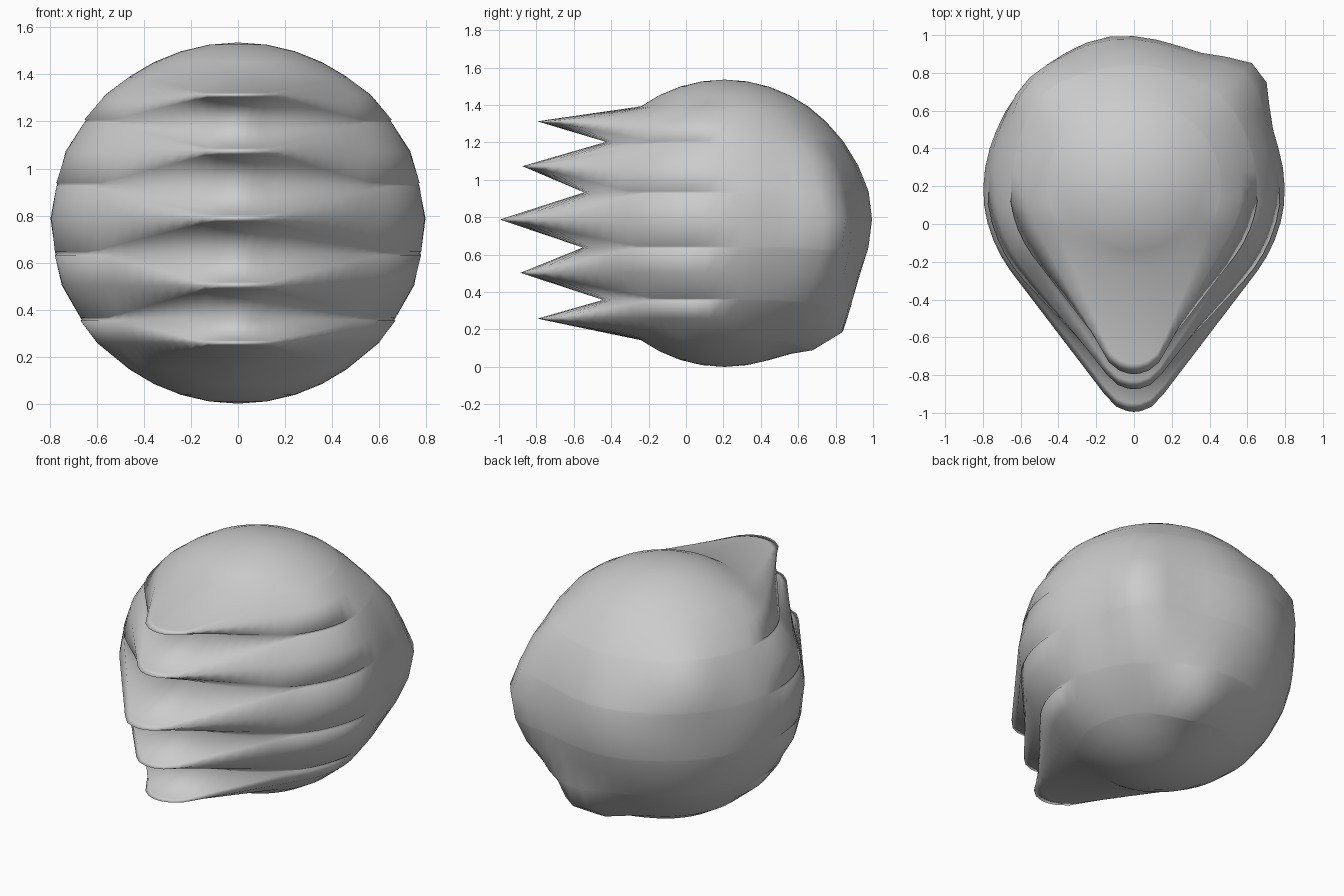
import bpy, bmesh, math
from mathutils import Vector

if "Cube" in bpy.data.objects:
    bpy.data.objects.remove(bpy.data.objects["Cube"])

R = 0.768
C = Vector((0, 0.2, 0.765))
NOSE = 0.165
RIDGES = [(0.255, -0.80), (0.50, -0.89), (0.785, -1.0), (1.07, -0.88), (1.31, -0.80)]
VALLEYS = [0.14, 0.355, 0.635, 0.93, 1.20, 1.39]
# soft lumps on the back: position, added height, spread in radians
BUMPS = [((0.66, 0.83, 0.78), 0.115, 0.23), ((0.18, 0.80, 0.15), 0.115, 0.24),
         ((0.52, 0.78, 0.42), 0.06, 0.26), ((-0.52, 0.74, 1.12), 0.07, 0.26),
         ((-0.15, 0.98, 0.85), 0.03, 0.35), ((0.56, 0.75, 1.10), 0.05, 0.22),
         ((0.60, 0.80, 0.58), 0.025, 0.2)]


def ball_radius(z):
    return math.sqrt(max(0.0, R * R - (z - C.z) ** 2))


def ridge_shape(z, tip_y):
    """Section radius, nose distance, tangent angle on the ball and on the nose."""
    c = ball_radius(z) + 0.015
    d = C.y - tip_y - NOSE
    normal = math.acos((c - NOSE) / d)
    touch = math.atan2(NOSE * math.sin(normal), d + NOSE * math.cos(normal))
    return c, d, normal, touch


def ridge_radius(psi, z, tip_y):
    """Plan outline of a ridge: ball section joined by tangents to a round nose."""
    c, d, normal, touch = ridge_shape(z, tip_y)
    if psi >= normal:
        fade = min(1.0, max(0.0, (math.radians(110) - psi) / math.radians(30)))
        return c - 0.015 * (1 - fade)
    if psi > touch:
        return c / math.cos(normal - psi)
    return d * math.cos(psi) + math.sqrt(max(0, NOSE ** 2 - (d * math.sin(psi)) ** 2))


def crease_point(psi, ridge, valley):
    """Edge of a ridge's side plane, running from the nose corner to the valley end."""
    rz, tip = ridge
    touch = ridge_shape(rz, tip)[3]
    cv = ball_radius(valley)
    first, last = 0.1, 0.95

    def mix(t, a):
        return (1 - t) * ridge_radius(a, rz, tip) + t * cv

    if psi <= touch:
        return mix(first, psi), rz + (valley - rz) * first
    start = mix(first, touch)
    cq = cv + 0.01
    end = touch + math.acos(min(1, cq / start))
    if psi >= end:
        t, r = last, max(mix(last, psi), ball_radius(rz + (valley - rz) * last))
        return (max(r, cq) if psi < 1.5 else r), rz + (valley - rz) * t
    r = cq / math.cos(end - psi)
    frac = 1 - math.tan(end - psi) / math.tan(end - touch)
    return r, rz + (valley - rz) * (first + (last - first) * frac)


# Rows from bottom to top: each maps an angle to a radius and height
def ball_row(z):
    return lambda psi: (ball_radius(z), z)


def ridge_row(ridge):
    return lambda psi: (ridge_radius(psi, *ridge), ridge[0])


def crease_row(ridge, valley):
    return lambda psi: crease_point(psi, ridge, valley)


rows = [ball_row(C.z - R * math.cos(math.radians(a))) for a in (9, 18, 27)]
for i, ridge in enumerate(RIDGES):
    rows += [ball_row(VALLEYS[i]), crease_row(ridge, VALLEYS[i]),
             ridge_row(ridge), crease_row(ridge, VALLEYS[i + 1])]
rows.append(ball_row(VALLEYS[-1]))
rows += [ball_row(C.z + R * math.cos(math.radians(a))) for a in (27, 18, 9)]

# Angles around the ball, closer together at the nose
HALF = 28
angles = []
for k in range(-HALF, HALF):
    s = k / HALF
    angles.append(math.copysign(math.pi * abs(s) ** 1.4, s))


def lump(p):
    d = (p - C).normalized()
    grow = 0.0
    for pos, h, spread in BUMPS:
        gap = d.angle((Vector(pos) - C).normalized())
        grow += h * math.exp(-(gap / spread) ** 2)
    q = p + d * grow
    q.x *= 1.025
    return q


bm = bmesh.new()
rings = []
for row in rows:
    ring = []
    for a in angles:
        r, z = row(abs(a))
        ring.append(bm.verts.new(lump(Vector((r * math.sin(a), C.y - r * math.cos(a), z)))))
    rings.append(ring)
n = len(angles)
for lower, upper in zip(rings, rings[1:]):
    for i in range(n):
        j = (i + 1) % n
        bm.faces.new((lower[i], lower[j], upper[j], upper[i]))
# Close the poles
for ring, sign in ((rings[0], -1), (rings[-1], 1)):
    pole = bm.verts.new((C.x, C.y, C.z + sign * R))
    for i in range(n):
        bm.faces.new((ring[i], ring[(i + 1) % n], pole))
bmesh.ops.recalc_face_normals(bm, faces=bm.faces)

# Exact fit to ground level and centred depth
zs = [v.co.z for v in bm.verts]
ys = [v.co.y for v in bm.verts]
shift = Vector((0, -(min(ys) + max(ys)) / 2, -min(zs)))
bmesh.ops.translate(bm, verts=bm.verts, vec=shift)
for f in bm.faces:
    f.smooth = True

mesh = bpy.data.meshes.new("ridged_ball")
bm.to_mesh(mesh)
bm.free()
ball = bpy.data.objects.new("ridged_ball", mesh)
bpy.context.collection.objects.link(ball)

grey = bpy.data.materials.new("light grey")
grey.diffuse_color = (0.6, 0.6, 0.6, 1)
grey.use_nodes = True
grey.node_tree.nodes["Principled BSDF"].inputs["Base Color"].default_value = grey.diffuse_color
mesh.materials.append(grey)
